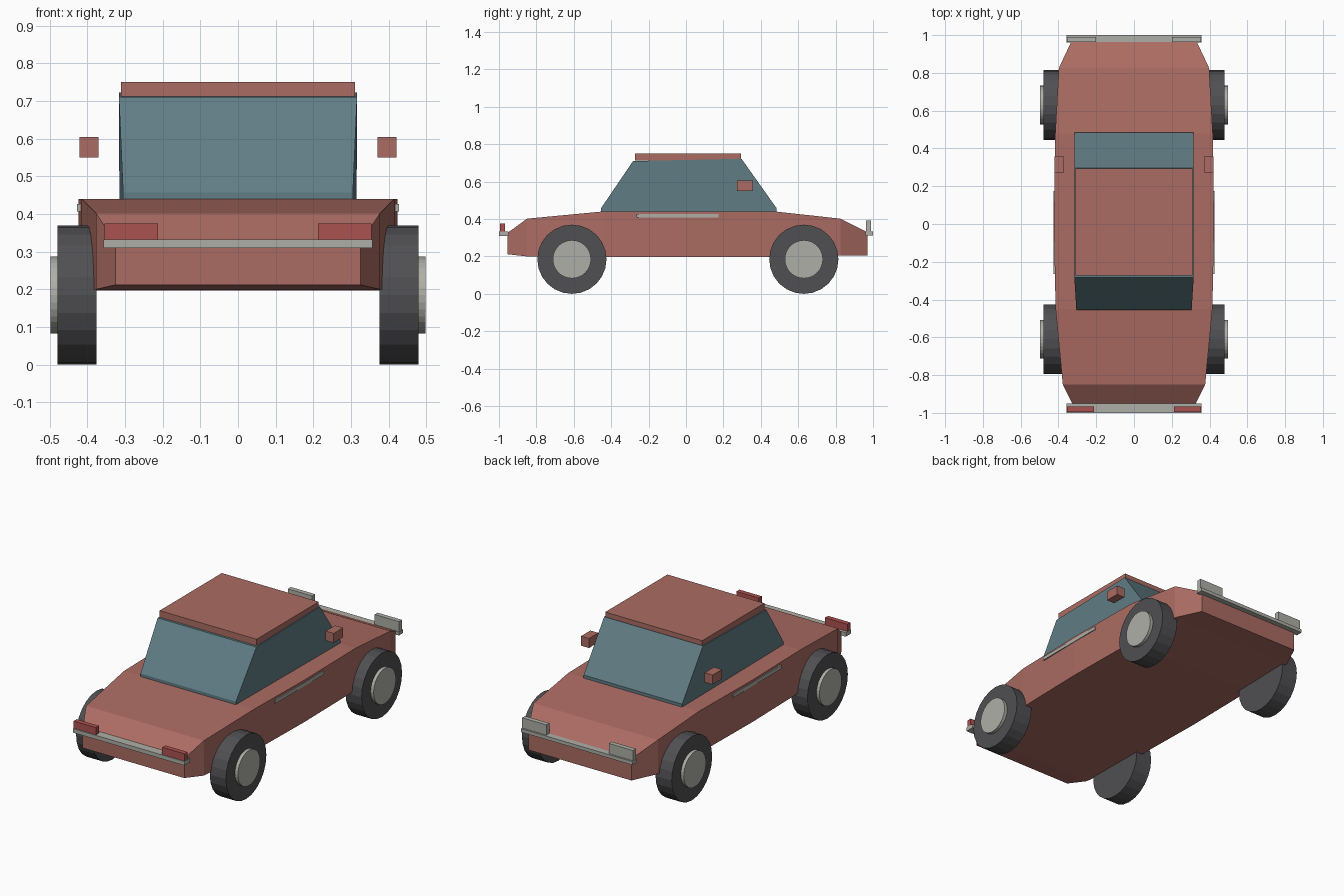
import bpy
import bmesh
import math
from mathutils import Matrix, Vector

if "Cube" in bpy.data.objects:
    bpy.data.objects.remove(bpy.data.objects["Cube"], do_unlink=True)


def material(name, rgb):
    mat = bpy.data.materials.new(name)
    mat.use_nodes = True
    mat.diffuse_color = (*rgb, 1)
    mat.node_tree.nodes["Principled BSDF"].inputs["Base Color"].default_value = (*rgb, 1)
    return mat


PAINT = material("dusty red paint", (0.41, 0.15, 0.125))
GLASS = material("blue grey glass", (0.12, 0.205, 0.235))
RUBBER = material("dark rubber", (0.08, 0.08, 0.086))
METAL = material("pale metal", (0.43, 0.43, 0.39))
LAMP = material("red lamp", (0.41, 0.085, 0.08))


def finish(name, bm, mat):
    bmesh.ops.recalc_face_normals(bm, faces=bm.faces)
    mesh = bpy.data.meshes.new(name)
    bm.to_mesh(mesh)
    bm.free()
    mesh.materials.append(mat)
    obj = bpy.data.objects.new(name, mesh)
    bpy.context.collection.objects.link(obj)
    return obj


def box(name, mat, low, high):
    low, high = Vector(low), Vector(high)
    bm = bmesh.new()
    bmesh.ops.create_cube(bm, size=1)
    bmesh.ops.scale(bm, vec=high - low, verts=bm.verts)
    bmesh.ops.translate(bm, vec=(low + high) / 2, verts=bm.verts)
    return finish(name, bm, mat)


def loft(name, mat, sections):
    """Join rectangular sections given as y, half width, bottom z, top z."""
    bm = bmesh.new()
    rings = [[bm.verts.new((sx * w, y, z)) for sx, z in
              ((-1, lo), (1, lo), (1, hi), (-1, hi))]
             for y, w, lo, hi in sections]
    for a, b in zip(rings, rings[1:]):
        for i in range(4):
            j = (i + 1) % 4
            bm.faces.new((a[i], a[j], b[j], b[i]))
    bm.faces.new(rings[0])
    bm.faces.new(rings[-1])
    return finish(name, bm, mat)


def disc(name, mat, x0, x1, y, z, radius, sides):
    bm = bmesh.new()
    place = Matrix.Translation(((x0 + x1) / 2, y, z)) @ Matrix.Rotation(math.pi / 2, 4, "Y")
    bmesh.ops.create_cone(bm, cap_ends=True, segments=sides, radius1=radius,
                          radius2=radius, depth=abs(x1 - x0), matrix=place)
    return finish(name, bm, mat)


# Tapered lower body
loft("body", PAINT, [
    (-0.955, 0.325, 0.212, 0.325),
    (-0.85, 0.377, 0.2, 0.402),
    (-0.45, 0.415, 0.197, 0.44),
    (0.0, 0.424, 0.197, 0.44),
    (0.48, 0.417, 0.197, 0.44),
    (0.825, 0.398, 0.205, 0.402),
    (0.97, 0.33, 0.205, 0.33),
])

# Glass cabin: lower sill ring, shoulder ring and top ring
cabin = bmesh.new()
rings = []
for front, back, wf, wb, zf, zb in (
        (-0.455, 0.485, 0.305, 0.315, 0.43, 0.43),
        (-0.455, 0.485, 0.305, 0.315, 0.457, 0.457),
        (-0.283, 0.297, 0.316, 0.316, 0.71, 0.722)):
    rings.append([cabin.verts.new(p) for p in (
        (-wf, front, zf), (wf, front, zf), (wb, back, zb), (-wb, back, zb))])
for a, b in zip(rings, rings[1:]):
    for i in range(4):
        j = (i + 1) % 4
        cabin.faces.new((a[i], a[j], b[j], b[i]))
cabin.faces.new(rings[0])
cabin.faces.new(rings[-1])
finish("cabin_glass", cabin, GLASS)

box("roof", PAINT, (-0.31, -0.273, 0.712), (0.31, 0.295, 0.75))

# Bumpers at both ends
box("front_bumper", METAL, (-0.357, -1.0, 0.31), (0.357, -0.95, 0.333))
box("rear_bumper", METAL, (-0.357, 0.96, 0.313), (0.357, 1.0, 0.333))

# Paired parts on both sides
for side, s in (("left", 1), ("right", -1)):
    def pair_box(name, mat, x0, x1, y0, y1, z0, z1):
        xs = sorted((s * x0, s * x1))
        box(f"{side}_{name}", mat, (xs[0], y0, z0), (xs[1], y1, z1))

    pair_box("front_lamp", LAMP, 0.212, 0.355, -0.995, -0.967, 0.333, 0.375)
    pair_box("rear_lamp", METAL, 0.2, 0.355, 0.963, 0.99, 0.333, 0.392)
    pair_box("mirror", PAINT, 0.37, 0.421, 0.273, 0.358, 0.55, 0.605)
    pair_box("side_trim", METAL, 0.41, 0.427, -0.265, 0.175, 0.407, 0.427)

    for end, y in (("front", -0.61), ("rear", 0.63)):
        disc(f"{side}_{end}_tyre", RUBBER, s * 0.376, s * 0.479, y, 0.185, 0.185, 24)
        disc(f"{side}_{end}_hub", METAL, s * 0.45, s * 0.498, y, 0.185, 0.102, 32)
